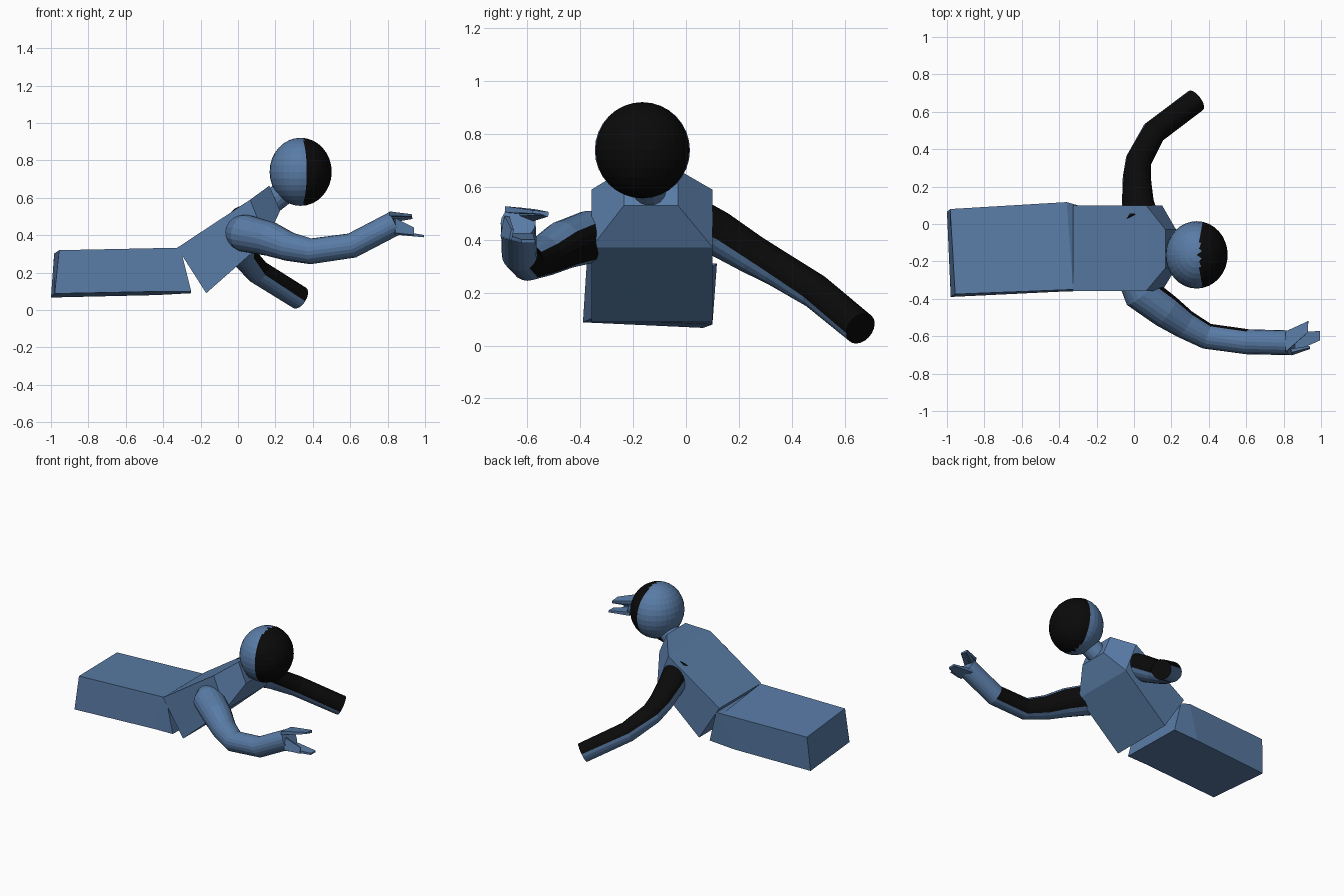
import bpy, bmesh, math
from mathutils import Vector

if "Cube" in bpy.data.objects:
    bpy.data.objects.remove(bpy.data.objects["Cube"])


def material(name, rgb):
    m = bpy.data.materials.new(name)
    m.diffuse_color = (*rgb, 1)
    m.use_nodes = True
    m.node_tree.nodes["Principled BSDF"].inputs["Base Color"].default_value = m.diffuse_color
    return m


BLUE = material("blue", (0.1, 0.2, 0.38))
BLACK = material("black", (0.003, 0.003, 0.003))


def finish(name, bm, is_black=None):
    bmesh.ops.recalc_face_normals(bm, faces=bm.faces)
    bm.normal_update()
    if is_black:
        for f in bm.faces:
            f.material_index = int(is_black(f))
    me = bpy.data.meshes.new(name)
    bm.to_mesh(me)
    bm.free()
    me.materials.append(BLUE)
    me.materials.append(BLACK)
    ob = bpy.data.objects.new(name, me)
    bpy.context.collection.objects.link(ob)
    return ob


def loft(name, rings, is_black=None, inset_end=0):
    """Skin a list of equal-length closed rings and cap both ends."""
    bm = bmesh.new()
    vs = [[bm.verts.new(p) for p in r] for r in rings]
    n = len(vs[0])
    for a, b in zip(vs, vs[1:]):
        for i in range(n):
            j = (i + 1) % n
            bm.faces.new((a[i], a[j], b[j], b[i]))
    bm.faces.new(vs[0][::-1])
    end = bm.faces.new(vs[-1])
    if inset_end:
        bmesh.ops.inset_region(bm, faces=[end], thickness=inset_end)
        end.material_index = 1
    return finish(name, bm, is_black)


def tube(name, path, radii, is_black=None, sides=20, inset_end=0):
    pts = [Vector(p) for p in path]
    rings = []
    for i, p in enumerate(pts):
        d = Vector()
        if i > 0:
            d += (p - pts[i - 1]).normalized()
        if i < len(pts) - 1:
            d += (pts[i + 1] - p).normalized()
        d.normalize()
        u = d.cross(Vector((0, 0, 1))).normalized()
        v = u.cross(d)
        angles = [2 * math.pi * k / sides for k in range(sides)]
        rings.append([p + radii[i] * (u * math.cos(a) + v * math.sin(a)) for a in angles])
    return loft(name, rings, is_black, inset_end)


def blade(name, base, tip, across, base_w, tip_w, thick):
    """Tapered flat finger."""
    b, t, a = Vector(base), Vector(tip), Vector(across).normalized()
    up = (t - b).cross(a).normalized()
    rings = []
    for p, w, h in ((b, base_w, thick), (t, tip_w, thick * 0.5)):
        rings.append([p + a * w * s / 2 + up * h * q / 2
                      for s, q in ((-1, -1), (1, -1), (1, 1), (-1, 1))])
    return loft(name, rings)


# Lower body: slightly turned box
loft("lower_body", [
    [(-.956, -.375, .32), (-.98, -.39, .088), (-1, .065, .067), (-.983, .08, .302)],
    [(-.325, -.35, .333), (-.40, -.362, .1), (-.436, .1, .08), (-.36, .117, .31)],
    [(-.30, -.35, .30), (-.25, -.357, .1), (-.25, .098, .09), (-.30, .1, .30)]])


# Torso: inclined block tapering towards the neck
def section(back, front, y0, y1):
    return [(back[0], y0, back[1]), (front[0], y0, front[1]),
            (front[0], y1, front[1]), (back[0], y1, back[1])]


loft("torso", [section((-.325, .333), (-.17, .09), -.358, .1),
               section((.065, .59), (.15, .372), -.358, .1),
               section((.168, .665), (.225, .53), -.235, -.03)])

# Neck
tube("neck", [(.17, -.135, .57), (.31, -.16, .68)], [.065, .065], sides=16)

# Head: faceted ellipsoid, dark at the front
bm = bmesh.new()
bmesh.ops.create_uvsphere(bm, u_segments=32, v_segments=16, radius=1)
centre = Vector((.335, -.165, .739))
for v in bm.verts:
    v.co = centre + Vector((v.co.x * .166, v.co.y * .18, v.co.z * .182))
finish("head", bm, lambda f: f.calc_center_median().x > .352)

# Arm reaching forward
inner = Vector((.35, .93, -.1)).normalized()
tube("forward_arm",
     [(.0, -.28, .42), (.04, -.37, .41), (.17, -.465, .38), (.27, -.535, .34),
      (.39, -.6, .314), (.61, -.63, .345), (.84, -.635, .465)],
     [.09, .1, .092, .078, .069, .067, .066],
     lambda f: f.normal.dot(inner) > .75 and f.calc_center_median().x < .7,
     inset_end=.012)

# Open hand: upper and lower fingers
blade("upper_finger", (.81, -.63, .51), (.93, -.55, .503), (0, 1, -.1), .11, .06, .024)
blade("upper_inner_finger", (.83, -.60, .49), (.93, -.53, .495), (.3, 1, -.4), .06, .02, .02)
blade("lower_finger", (.84, -.635, .415), (.995, -.597, .395), (0, 1, 0), .11, .05, .024)
blade("outer_finger", (.84, -.685, .45), (.94, -.66, .42), (0, .2, 1), .08, .04, .02)

# Arm propping on the ground
upper = Vector((.3, 0, .95)).normalized()
tube("propping_arm",
     [(.04, .02, .47), (.02, .12, .425), (.015, .25, .345), (.025, .34, .295),
      (.105, .49, .205), (.33, .66, .065)],
     [.095, .085, .075, .07, .066, .064],
     lambda f: f.normal.dot(upper) > .05 or (len(f.verts) > 4 and f.calc_center_median().x > .3),
     inset_end=.012)
